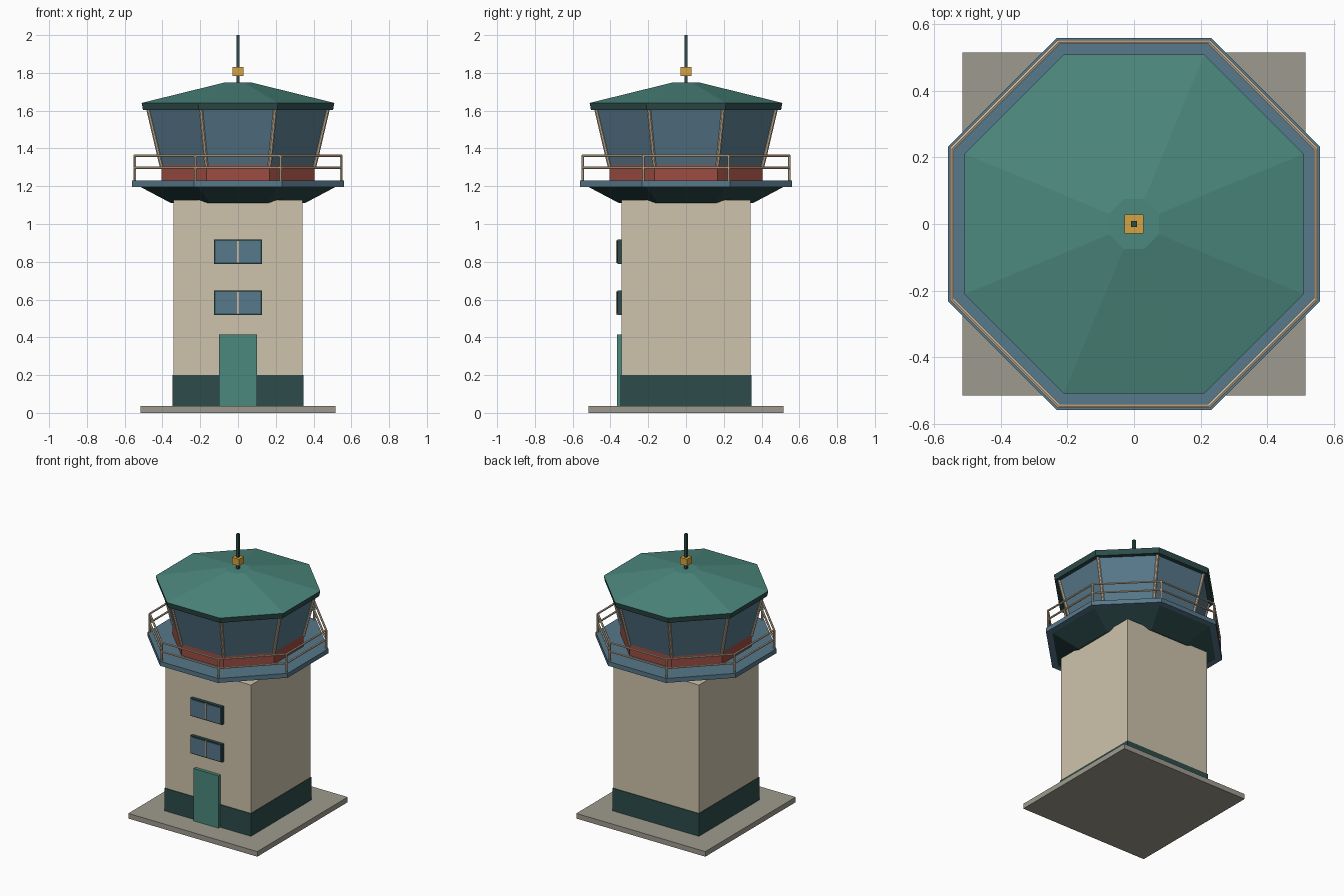
import bpy, bmesh, math
from mathutils import Vector, Matrix

cube = bpy.data.objects.get("Cube")
if cube:
    bpy.data.objects.remove(cube)


def material(name, r, g, b):
    """Flat material from 0-255 display values, stored as linear."""
    lin = [((c / 255 + 0.055) / 1.055) ** 2.4 for c in (r, g, b)] + [1]
    m = bpy.data.materials.new(name)
    m.use_nodes = True
    m.diffuse_color = lin
    node = m.node_tree.nodes["Principled BSDF"]
    node.inputs["Base Color"].default_value = lin
    node.inputs["Roughness"].default_value = 0.8
    return m


WALL = material("cream wall", 206, 196, 172)
TRIM = material("beige trim", 206, 186, 158)
DARK = material("dark green", 45, 76, 75)
TEAL = material("teal", 76, 136, 126)
BLUE = material("blue grey", 87, 120, 138)
RED = material("brick red", 158, 76, 66)
GOLD = material("amber", 214, 164, 64)
STONE = material("paving grey", 158, 154, 142)


def finish(bm, name, *mats):
    bmesh.ops.recalc_face_normals(bm, faces=bm.faces)
    mesh = bpy.data.meshes.new(name)
    bm.to_mesh(mesh)
    bm.free()
    for m in mats:
        mesh.materials.append(m)
    obj = bpy.data.objects.new(name, mesh)
    bpy.context.collection.objects.link(obj)
    return obj


def box(name, mat, x, y, z):
    """Box from (min, max) pairs."""
    bm = bmesh.new()
    size = Matrix.Diagonal((x[1] - x[0], y[1] - y[0], z[1] - z[0], 1))
    mid = Matrix.Translation((sum(x) / 2, sum(y) / 2, sum(z) / 2))
    bmesh.ops.create_cube(bm, size=1, matrix=mid @ size)
    return finish(bm, name, mat)


def block(name, mat, half, z):
    return box(name, mat, (-half, half), (-half, half), z)


def corners(apothem, z):
    """Corners of an octagon whose flats face the axes."""
    r = apothem / math.cos(math.pi / 8)
    return [Vector((r * math.cos(a), r * math.sin(a), z))
            for a in (math.pi / 8 + i * math.pi / 4 for i in range(8))]


def octagon(name, profile, *mats, rule=None):
    """Closed octagonal solid through (apothem, z) rings, bottom to top."""
    bm = bmesh.new()
    rings = [[bm.verts.new(p) for p in corners(a, z)] for a, z in profile]
    for low, high in zip(rings, rings[1:]):
        for i in range(8):
            j = (i + 1) % 8
            bm.faces.new((low[i], low[j], high[j], high[i]))
    bm.faces.new(rings[0][::-1])
    bm.faces.new(rings[-1])
    bmesh.ops.recalc_face_normals(bm, faces=bm.faces)
    if rule:
        for f in bm.faces:
            f.material_index = rule(f)
    return finish(bm, name, *mats)


def bars(name, mat, segments, radius, sides):
    """Straight bars joining pairs of points, as one object."""
    bm = bmesh.new()
    for a, b in segments:
        d = b - a
        turn = d.to_track_quat('Z', 'Y').to_matrix().to_4x4()
        bmesh.ops.create_cone(bm, cap_ends=True, segments=sides, radius1=radius,
                              radius2=radius, depth=d.length,
                              matrix=Matrix.Translation((a + b) / 2) @ turn)
    return finish(bm, name, mat)


def loop(points):
    return list(zip(points, points[1:] + points[:1]))


# Ground slab and square shaft
block("ground_slab", STONE, 0.516, (0, 0.037))
block("tower_shaft", WALL, 0.341, (0.037, 1.127))
block("base_band", DARK, 0.346, (0.037, 0.2))

# Door and shaft windows
box("door", TEAL, (-0.1, 0.1), (-0.365, -0.33), (0.037, 0.415))
for name, z in (("lower", 0.582), ("upper", 0.853)):
    box(name + "_window_frame", DARK, (-0.126, 0.126), (-0.362, -0.33), (z - 0.065, z + 0.065))
    box(name + "_window_glass", BLUE, (-0.118, 0.118), (-0.366, -0.36), (z - 0.057, z + 0.057))
    box(name + "_window_mullion", TRIM, (-0.005, 0.005), (-0.37, -0.36), (z - 0.06, z + 0.06))

# Gallery deck on its flared support
octagon("deck_support", [(0.355, 1.111), (0.52, 1.198)], DARK)
octagon("gallery_deck", [(0.56, 1.197), (0.56, 1.229)], BLUE)

# Gallery railing
for name, z in (("top_rail", 1.362), ("middle_rail", 1.297)):
    bars(name, TRIM, loop(corners(0.547, z)), 0.007, 6)
bars("railing_posts", TRIM, zip(corners(0.547, 1.225), corners(0.547, 1.364)), 0.007, 6)

# Control cab
octagon("cab_lower_wall", [(0.405, 1.225), (0.405, 1.312)], RED)
octagon("cab_glass", [(0.405, 1.312), (0.475, 1.605)], BLUE)
bars("cab_corner_posts", TRIM,
     zip(corners(0.405, 1.305), corners(0.475, 1.605)), 0.011, 8)

# Roof with dark fascia and underside
octagon("roof", [(0.503, 1.603), (0.51, 1.641), (0.075, 1.748)], DARK, TEAL,
        rule=lambda f: int(f.normal.z > 0.5))

# Mast and beacon
block("mast", DARK, 0.0085, (1.74, 2.0))
block("beacon", GOLD, 0.028, (1.783, 1.832))
